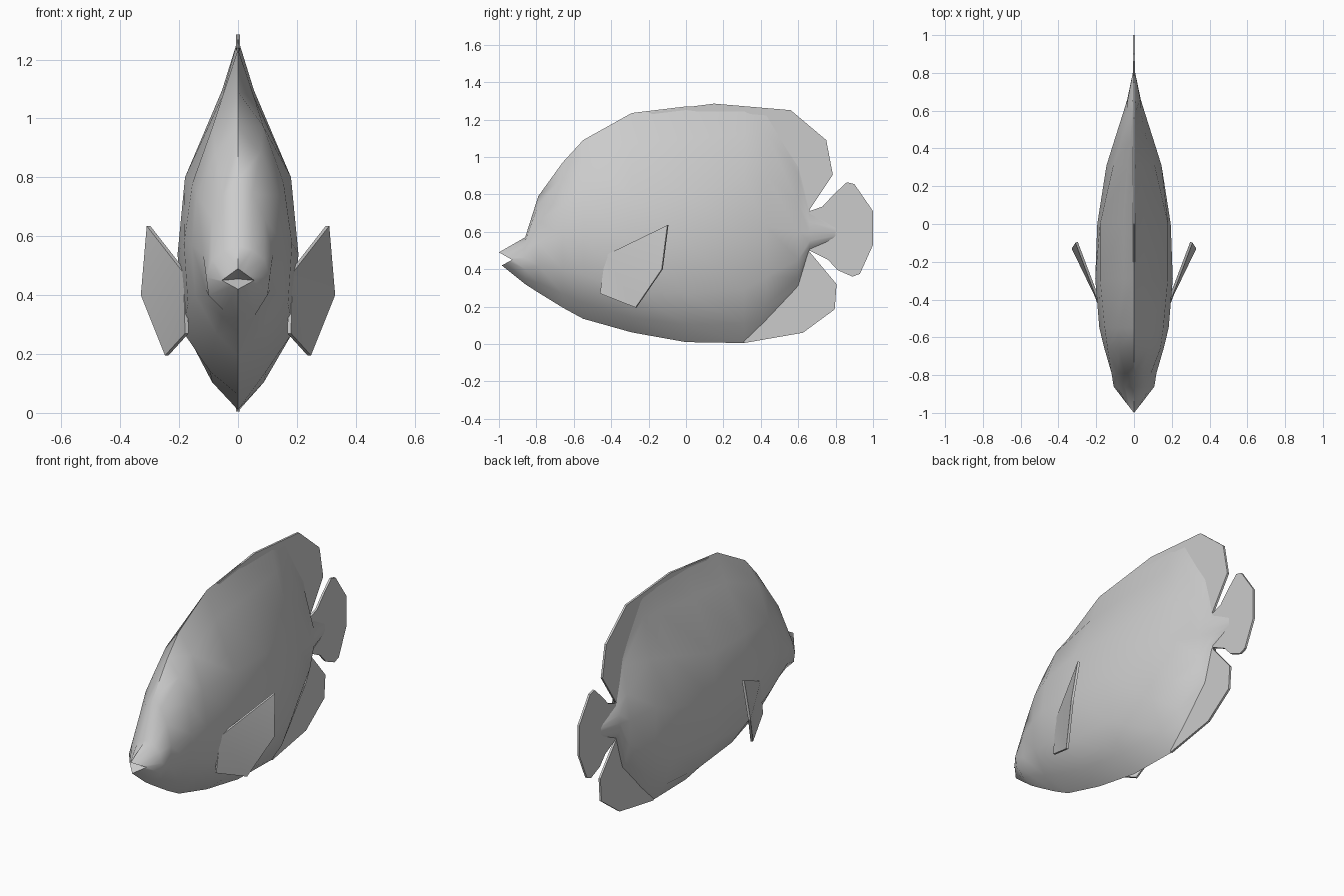
import bpy, bmesh
from mathutils import Vector

if "Cube" in bpy.data.objects:
    bpy.data.objects.remove(bpy.data.objects["Cube"])

grey = bpy.data.materials.new("pale_grey")
grey.diffuse_color = (0.6, 0.6, 0.6, 1)
grey.use_nodes = True
grey.node_tree.nodes["Principled BSDF"].inputs["Base Color"].default_value = grey.diffuse_color


def make(name, verts, faces, smooth=0.7):
    me = bpy.data.meshes.new(name)
    me.from_pydata(verts, [], faces)
    bm = bmesh.new()
    bm.from_mesh(me)
    bmesh.ops.remove_doubles(bm, verts=bm.verts, dist=0.0005)
    bmesh.ops.recalc_face_normals(bm, faces=bm.faces)
    bm.to_mesh(me)
    bm.free()
    me.materials.append(grey)
    ob = bpy.data.objects.new(name, me)
    bpy.context.collection.objects.link(ob)
    bpy.ops.object.select_all(action='DESELECT')
    bpy.context.view_layer.objects.active = ob
    ob.select_set(True)
    bpy.ops.object.shade_smooth_by_angle(angle=smooth)
    return ob


def plate(name, outline, half=0.006):
    """Thin upright fin; outline is (y, z)."""
    n = len(outline)
    verts = [(s * half, y, z) for s in (-1, 1) for y, z in outline]
    faces = [list(range(n)), list(range(n, 2 * n))]
    faces += [[i, (i + 1) % n, n + (i + 1) % n, n + i] for i in range(n)]
    return make(name, verts, faces, 0.5)


def half_ring(y, crest, belly, sx, sz, lx, lz):
    """Crest to belly through a shoulder (sx, sz) and a lower flank (lx, lz)."""
    # the head is round on top, the back rises to a thin ridge
    neck = 0.55 if y < -0.5 else 0.3
    return [(0, y, crest),
            (sx * neck, y, crest + (sz - crest) * 0.37),
            (sx, y, sz),
            (max(sx, lx) * 1.08, y, (sz + lz) / 2),
            (lx, y, lz),
            (lx * 0.5, y, belly + (lz - belly) * 0.36),
            (0, y, belly)]


# Body stations: y, crest, belly, shoulder x and z, lower flank x and z
stations = [
    (-.86, .57, .32, .09, .52, .10, .40),
    (-.79, .79, .275, .09, .66, .11, .42),
    (-.66, .97, .195, .14, .74, .145, .40),
    (-.55, 1.09, .135, .155, .78, .17, .37),
    (-.29, 1.235, .062, .18, .80, .19, .28),
    (0, 1.27, .01, .18, .80, .175, .27),
    (.31, 1.27, .005, .11, .88, .135, .29),
    (.43, 1.26, .12, .07, .90, .10, .36),
    (.60, 1.0, .30, .035, .75, .05, .45),
    (.66, .71, .50, .033, .65, .033, .55),
    (.80, .64, .56, .006, .62, .006, .58),
]

# Parted lips: upper tip, mouth corner, lower tip
upper, corner, lower = Vector((0, -1, .49)), Vector((.055, -.93, .45)), Vector((0, -.985, .42))
lips = [upper.lerp(corner, i / 3) for i in range(3)]
lips += [corner.lerp(lower, i / 3) for i in range(4)]
rings = [[tuple(p) for p in lips]] + [half_ring(*s) for s in stations]

verts, faces = [], []
for half in rings:
    verts += half + [(-x, y, z) for x, y, z in half[-2:0:-1]]
for r in range(len(rings) - 1):
    for i in range(12):
        j = (i + 1) % 12
        faces.append([r * 12 + i, r * 12 + j, r * 12 + 12 + j, r * 12 + 12 + i])
# Mouth recess and closed tail root
verts.append((0, -.92, .455))
faces += [[i, (i + 1) % 12, len(verts) - 1] for i in range(12)]
faces.append(list(range((len(rings) - 1) * 12, len(rings) * 12)))
make("body", verts, faces)

# Upright fins
plate("dorsal_fin", [(.15, 1.285), (.56, 1.25), (.75, 1.09), (.785, .905),
                     (.655, .71), (.5, .8), (-.2, 1.24)])
plate("anal_fin", [(.31, .005), (.625, .06), (.795, .185), (.805, .32), (.655, .50),
                   (.5, .45), (.3, .2)])
plate("tail_fin", [(.66, .71), (.73, .735), (.79, .80), (.86, .865), (.90, .855),
                   (1, .71), (1, .53), (.93, .375), (.89, .36), (.81, .395), (.76, .45),
                   (.66, .50)])

# Paired side fins, spread outwards
outer = [Vector(p) for p in ((.185, -.43, .475), (.31, -.10, .635), (.33, -.13, .40),
                             (.248, -.27, .195), (.18, -.46, .27))]
inner = [p + Vector((-.012, .006, 0)) for p in outer]
fin_faces = [[k + a for a in (0, i, i + 1)] for k in (0, 5) for i in (1, 2, 3)]
fin_faces += [[i, (i + 1) % 5, 5 + (i + 1) % 5, 5 + i] for i in range(5)]
for side, s in (("right", 1), ("left", -1)):
    make(side + "_side_fin", [(s * p.x, p.y, p.z) for p in outer + inner], fin_faces, 0.5)
